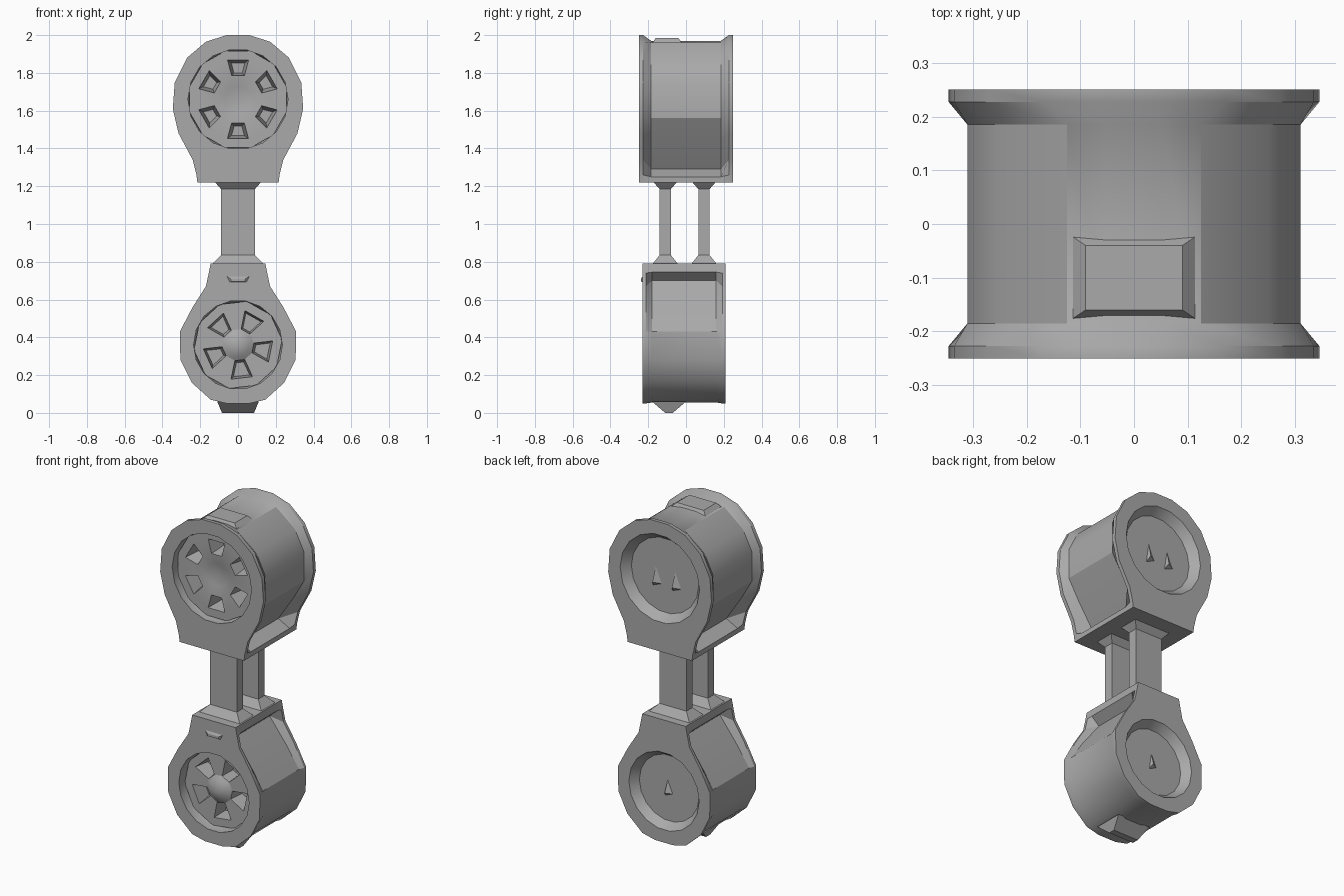
import bpy, bmesh
from math import sin, cos, pi, radians
from mathutils import Vector

old = bpy.data.objects.get("Cube")
if old:
    bpy.data.objects.remove(old)

metal = bpy.data.materials.new("grey_metal")
metal.use_nodes = True
GREY = (0.4, 0.4, 0.4, 1)
metal.diffuse_color = GREY
metal.node_tree.nodes["Principled BSDF"].inputs["Base Color"].default_value = GREY


def finish(name, bm, angle=30):
    bmesh.ops.recalc_face_normals(bm, faces=bm.faces)
    mesh = bpy.data.meshes.new(name)
    bm.to_mesh(mesh)
    bm.free()
    mesh.materials.append(metal)
    ob = bpy.data.objects.new(name, mesh)
    bpy.context.scene.collection.objects.link(ob)
    bpy.ops.object.select_all(action="DESELECT")
    ob.select_set(True)
    bpy.context.view_layer.objects.active = ob
    bpy.ops.object.shade_smooth_by_angle(angle=radians(angle))
    return ob


def loft(name, loops):
    """Skin matching point loops and cap both ends."""
    bm = bmesh.new()
    rings = [[bm.verts.new(p) for p in loop] for loop in loops]
    n = len(rings[0])
    for a, b in zip(rings, rings[1:]):
        for i in range(n):
            j = (i + 1) % n
            bm.faces.new((a[i], a[j], b[j], b[i]))
    bm.faces.new(rings[0])
    bm.faces.new(rings[-1])
    return finish(name, bm)


def mirrored(half):
    return half + [(-x, z) for x, z in reversed(half)]


def at_y(points, y):
    return [(x, y, z) for x, z in points]


def ring(n, r, zc, s):
    angles = [(i + 0.5) * 2 * pi / n for i in range(n)]
    return [(r * sin(a), zc - s * r * cos(a)) for a in angles]


def housing(name, rim, drum, zc, r, s, front, back, lip):
    """Drum between two flanges, with a round recess in each end."""
    rim, drum = mirrored(rim), mirrored(drum)
    n = len(rim)
    hole, floor = ring(n, r, zc, s), ring(n, r * 0.85, zc, s)
    return loft(name, [
        at_y(floor, front + 0.17), at_y(hole, front + 0.05), at_y(hole, front),
        at_y(rim, front), at_y(rim, front + lip * 0.35),
        at_y(drum, front + lip), at_y(drum, back - lip),
        at_y(rim, back - lip * 0.35), at_y(rim, back),
        at_y(hole, back), at_y(floor, back - 0.05)])


def rotor(name, zc, radii, y, count, depth, squeeze, bulge, turn):
    """Faceted wheel with wedge pockets sunk between its spokes."""
    bm = bmesh.new()
    n = count * 2
    hub = bm.verts.new((0, y - bulge, zc))
    rings = []
    for k, r in enumerate(radii):
        dy = -bulge * 0.4 if k == 0 else 0
        rings.append([bm.verts.new((r * sin(turn + i * 2 * pi / n), y + dy,
                                    zc + r * cos(turn + i * 2 * pi / n))) for i in range(n)])
    pockets = []
    for i in range(n):
        j = (i + 1) % n
        bm.faces.new((hub, rings[0][i], rings[0][j]))
        for k in range(len(rings) - 1):
            f = bm.faces.new((rings[k][i], rings[k + 1][i], rings[k + 1][j], rings[k][j]))
            if i % 2 == 0 and k == 1:
                pockets.append(f)
    for f in pockets:
        bmesh.ops.inset_individual(bm, faces=[f], thickness=0.004)
        mid = f.calc_center_median()
        for v in f.verts:
            v.co = mid + (v.co - mid) * squeeze
            v.co.y += depth
    return finish(name, bm, 20)


def box_section(hx, hy, y, z):
    return [(-hx, y - hy, z), (hx, y - hy, z), (hx, y + hy, z), (-hx, y + hy, z)]


def chip(name, x, y, z, size, out):
    """Small pointed three-sided stud on an end face."""
    bm = bmesh.new()
    base = [bm.verts.new((x + dx * size, y, z + dz * size))
            for dx, dz in ((-0.5, -0.6), (0.5, -1), (0.2, 1))]
    tip = bm.verts.new((x + size * 0.3, y + out, z - size * 0.5))
    bm.faces.new(base)
    for i in range(3):
        bm.faces.new((base[i], base[(i + 1) % 3], tip))
    return finish(name, bm)


# Upper housing
housing("upper_housing",
        [(0.215, 1.22), (0.22, 1.26), (0.24, 1.34), (0.315, 1.48), (0.345, 1.61),
         (0.335, 1.75), (0.27, 1.88), (0.17, 1.965), (0.06, 2.0)],
        [(0.215, 1.22), (0.215, 1.25), (0.14, 1.29), (0.24, 1.44), (0.31, 1.56),
         (0.31, 1.74), (0.25, 1.86), (0.125, 1.96), (0.05, 1.97)],
        1.66, 0.265, 1, -0.25, 0.25, 0.065)
rotor("upper_rotor", 1.66, (0.07, 0.13, 0.215, 0.265), -0.205, 6, 0.1, 0.65, -0.025, -0.26)

# Lower housing
housing("lower_housing",
        [(0.145, 0.79), (0.155, 0.74), (0.17, 0.67), (0.24, 0.56), (0.308, 0.43),
         (0.305, 0.28), (0.245, 0.16), (0.145, 0.07), (0.06, 0.05)],
        [(0.145, 0.79), (0.15, 0.745), (0.1, 0.70), (0.215, 0.55), (0.295, 0.43),
         (0.295, 0.28), (0.24, 0.165), (0.14, 0.075), (0.055, 0.055)],
        0.36, 0.235, -1, -0.23, 0.21, 0.05)
rotor("lower_rotor", 0.36, (0.06, 0.085, 0.185, 0.235), -0.175, 5, 0.09, 0.8, 0.04, 0.2)

# Paired struts with flared ends
for side, y in (("front", -0.11), ("back", 0.095)):
    loft(side + "_strut", [
        box_section(0.14, 0.07, y, 0.785), box_section(0.09, 0.03, y, 0.835),
        box_section(0.09, 0.03, y, 1.185), box_section(0.125, 0.065, y, 1.225)])

# Foot under the lower drum
loft("foot", [box_section(0.11, 0.09, -0.09, 0.06), box_section(0.085, 0.02, -0.09, 0.0)])

# Low pad on the upper drum
loft("top_pad", [box_section(0.12, 0.08, -0.1, 1.955), box_section(0.09, 0.06, -0.1, 1.985)])

# Small studs on the end faces
for x in (-0.08, 0.05):
    chip("upper_back_stud", x, 0.199, 1.64, 0.06, 0.025)
chip("lower_back_stud", 0, 0.159, 0.36, 0.05, 0.025)

# Shallow catch on the lower neck
loft("neck_catch", [at_y([(-0.07, 0.73), (0.07, 0.73), (0.05, 0.69), (-0.05, 0.69)], -0.225),
                    at_y([(-0.04, 0.71), (0.04, 0.71), (0.035, 0.695), (-0.035, 0.695)], -0.238)])
